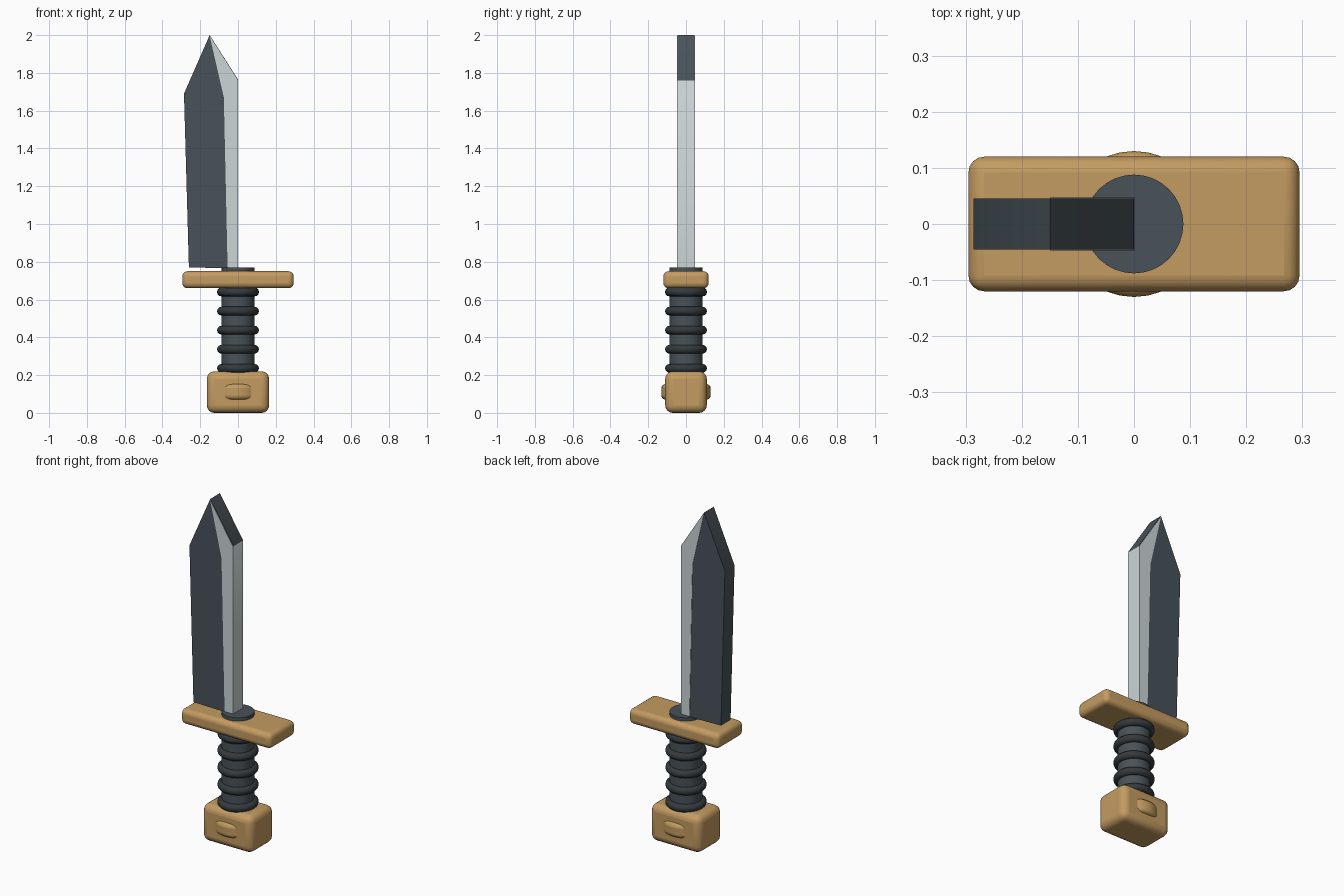
import bpy, bmesh, math

if "Cube" in bpy.data.objects:
    bpy.data.objects.remove(bpy.data.objects["Cube"])

def material(name, rgb):
    m = bpy.data.materials.new(name)
    m.diffuse_color = (*rgb, 1)
    m.use_nodes = True
    m.node_tree.nodes["Principled BSDF"].inputs["Base Color"].default_value = m.diffuse_color
    return m

GOLD = material("gold", (0.55, 0.33, 0.12))
STEEL = material("dark_steel", (0.065, 0.085, 0.1))
EDGE = material("bright_edge", (0.6, 0.66, 0.67))
GRIP = material("grip_ring", (0.035, 0.042, 0.046))

def finish(ob, name, mat, bevel=0, segments=4):
    ob.name = name
    ob.data.materials.append(mat)
    if bevel:
        b = ob.modifiers.new("bevel", 'BEVEL')
        b.width, b.segments, b.limit_method = bevel, segments, 'ANGLE'
        b.angle_limit = math.radians(40)
    bpy.ops.object.select_all(action='DESELECT')
    ob.select_set(True)
    bpy.context.view_layer.objects.active = ob
    bpy.ops.object.shade_smooth_by_angle(angle=math.radians(35))

def box(name, size, z, mat, bevel):
    bpy.ops.mesh.primitive_cube_add(size=1, location=(0, 0, z))
    ob = bpy.context.object
    ob.scale = size
    bpy.ops.object.transform_apply(location=False, rotation=False, scale=True)
    finish(ob, name, mat, bevel)

def cylinder(name, r, z0, z1, mat, bevel=0):
    bpy.ops.mesh.primitive_cylinder_add(vertices=32, radius=r, depth=z1 - z0,
                                        location=(0, 0, (z0 + z1) / 2))
    finish(bpy.context.object, name, mat, bevel)

def plate(name, outline, half, mat):
    # Extrude an XZ outline symmetrically along y
    bm = bmesh.new()
    face = bm.faces.new([bm.verts.new((x, -half, z)) for x, z in outline])
    ext = bmesh.ops.extrude_face_region(bm, geom=[face])["geom"]
    bmesh.ops.translate(bm, vec=(0, 2 * half, 0),
                        verts=[v for v in ext if isinstance(v, bmesh.types.BMVert)])
    bmesh.ops.recalc_face_normals(bm, faces=bm.faces)
    me = bpy.data.meshes.new(name)
    bm.to_mesh(me)
    bm.free()
    ob = bpy.data.objects.new(name, me)
    bpy.context.collection.objects.link(ob)
    finish(ob, name, mat)

# Blade body and the bright sharpened strip laid over it
plate("blade", [(-0.26, 0.77), (0, 0.765), (0, 1.765), (-0.15, 2.0), (-0.286, 1.69)], 0.045, STEEL)
plate("blade_edge", [(-0.055, 0.765), (0.001, 0.765), (0.001, 1.758), (-0.15, 1.996),
                     (-0.075, 1.67)], 0.047, EDGE)

# Guard
box("guard", (0.59, 0.24, 0.09), 0.705, GOLD, 0.028)

# Handle with grip rings
cylinder("handle", 0.088, 0.2, 0.77, STEEL)
for i in range(5):
    bpy.ops.mesh.primitive_torus_add(location=(0, 0, 0.236 + 0.101 * i), major_radius=0.088,
                                     minor_radius=0.023, major_segments=32, minor_segments=12)
    finish(bpy.context.object, f"grip_ring_{i + 1}", GRIP)

# Pommel with the rounded studs showing front and back
box("pommel", (0.33, 0.22, 0.22), 0.11, GOLD, 0.04)
cylinder("pommel_stud", 0.13, 0.07, 0.153, GOLD, 0.022)
